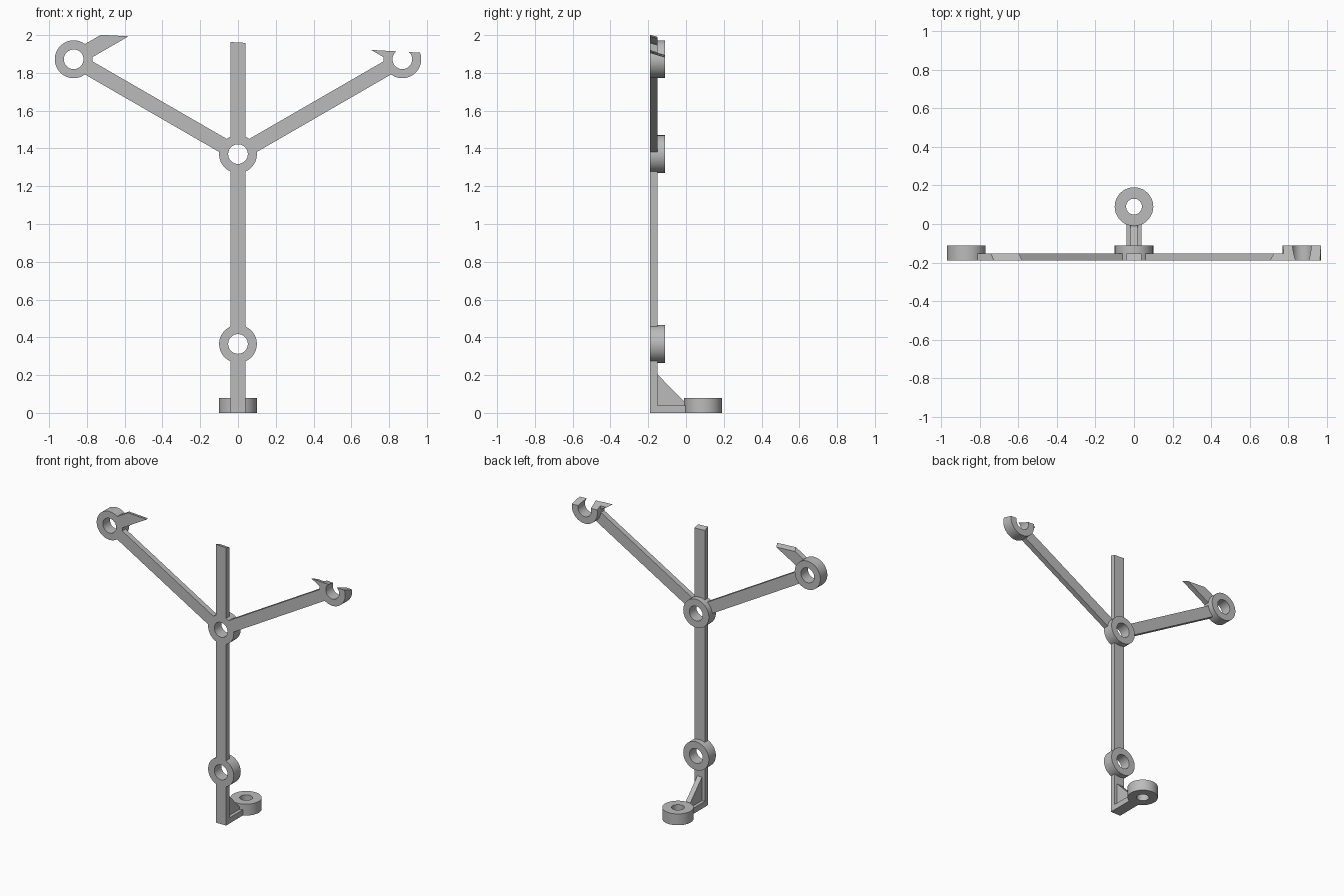
import bpy, bmesh
from math import sin, cos, radians, pi
from mathutils import Matrix, Vector

old = bpy.data.objects.get("Cube")
if old:
    bpy.data.objects.remove(old)

grey = bpy.data.materials.new("plain grey")
grey.use_nodes = True
GREY = (0.5, 0.5, 0.5, 1)
grey.diffuse_color = GREY
grey.node_tree.nodes["Principled BSDF"].inputs["Base Color"].default_value = GREY

FRONT, BAR_BACK, RING_BACK = -0.19, -0.152, -0.112
HALF, RING_R = 0.04, 0.1


def finish(bm, name):
    bmesh.ops.recalc_face_normals(bm, faces=bm.faces)
    mesh = bpy.data.meshes.new(name)
    bm.to_mesh(mesh)
    bm.free()
    mesh.materials.append(grey)
    obj = bpy.data.objects.new(name, mesh)
    bpy.context.collection.objects.link(obj)
    return obj


def box(name, low, high, matrix=Matrix()):
    bm = bmesh.new()
    low, high = Vector(low), Vector(high)
    bmesh.ops.create_cube(bm, size=1)
    for v in bm.verts:
        v.co = matrix @ Vector([l + (c + 0.5) * (h - l) for c, l, h in zip(v.co, low, high)])
    return finish(bm, name)


def ring(name, hole, low, high, matrix):
    """Tube about local z, made by joining inner and outer circles."""
    bm = bmesh.new()
    n = 64
    loops = [[bm.verts.new(matrix @ Vector((r * cos(2 * pi * i / n), r * sin(2 * pi * i / n), z)))
              for i in range(n)]
             for r, z in ((hole, low), (RING_R, low), (RING_R, high), (hole, high))]
    for a, b in zip(loops, loops[1:] + loops[:1]):
        for i in range(n):
            j = (i + 1) % n
            bm.faces.new((a[i], a[j], b[j], b[i]))
    return finish(bm, name)


def wall_ring(name, x, z):
    turn = Matrix.Translation((x, 0, z)) @ Matrix.Rotation(radians(90), 4, "X")
    return ring(name, 0.052, -RING_BACK, -FRONT, turn)


def bar(name, x, z, angle, start, end):
    """Flat bar leaving (x, z) at an angle from straight up, towards +x."""
    turn = Matrix.Translation((x, 0, z)) @ Matrix.Rotation(radians(angle), 4, "Y")
    return box(name, (-HALF, FRONT, start), (HALF, BAR_BACK, end), turn)


def combine(obj, others, operation):
    for other in others:
        mod = obj.modifiers.new("combine", "BOOLEAN")
        mod.operation, mod.solver, mod.object = operation, "EXACT", other
        bpy.context.view_layer.update()
        result = bpy.data.meshes.new_from_object(
            obj.evaluated_get(bpy.context.evaluated_depsgraph_get()))
        obj.modifiers.clear()
        obj.data = result
        bpy.data.objects.remove(other)


def smooth(obj):
    bpy.ops.object.select_all(action="DESELECT")
    obj.select_set(True)
    bpy.context.view_layer.objects.active = obj
    bpy.ops.object.shade_smooth_by_angle(angle=radians(30))


# Upright frame: rings joined by flat bars
HUB, LOW, TIP_X, TIP_Z = 1.37, 0.365, 0.87, 1.872
INSET = 0.078
frame = wall_ring("branching_frame", 0, HUB)
parts = [wall_ring("lower_ring", 0, LOW),
         bar("bottom_post", 0, 0, 0, 0, LOW - INSET),
         bar("middle_post", 0, LOW, 0, INSET, HUB - LOW - INSET),
         bar("top_post", 0, HUB, 0, INSET, 0.75)]
for side in (-1, 1):
    parts += [wall_ring("tip_ring", side * TIP_X, TIP_Z),
              bar("arm", 0, HUB, side * 60, INSET, 1.003 - INSET),
              bar("prong", side * TIP_X, TIP_Z, -side * 60, INSET, 0.5)]
combine(frame, parts, "UNION")

# Slanting trim across the top of the frame
slope = Matrix(((1, 0, 0, 0), (0, 1, 0, 0), (-0.056, -0.3, 1, 1.961 + 0.3 * FRONT), (0, 0, 0, 1)))
trimmer = box("top_trimmer", (-1.3, -0.5, 0), (1.3, 0.5, 0.6), slope)
trimmer.hide_render = True
combine(frame, [trimmer], "DIFFERENCE")
smooth(frame)

# Foot: flat arm, flat-lying ring and triangular brace
foot = ring("foot_bracket", 0.041, 0, 0.08, Matrix.Translation((0, 0.09, 0)))
combine(foot, [box("foot_arm", (-HALF, BAR_BACK, 0), (HALF, 0.015, 0.04))], "UNION")
smooth(foot)

bm = bmesh.new()
profile = ((BAR_BACK, 0.04), (BAR_BACK, 0.205), (0.0, 0.05), (0.0, 0.04))
face = bm.faces.new([bm.verts.new((-0.018, y, z)) for y, z in profile])
side = bmesh.ops.extrude_face_region(bm, geom=[face])
bmesh.ops.translate(bm, vec=(0.036, 0, 0),
                    verts=[g for g in side["geom"] if isinstance(g, bmesh.types.BMVert)])
finish(bm, "foot_brace")
